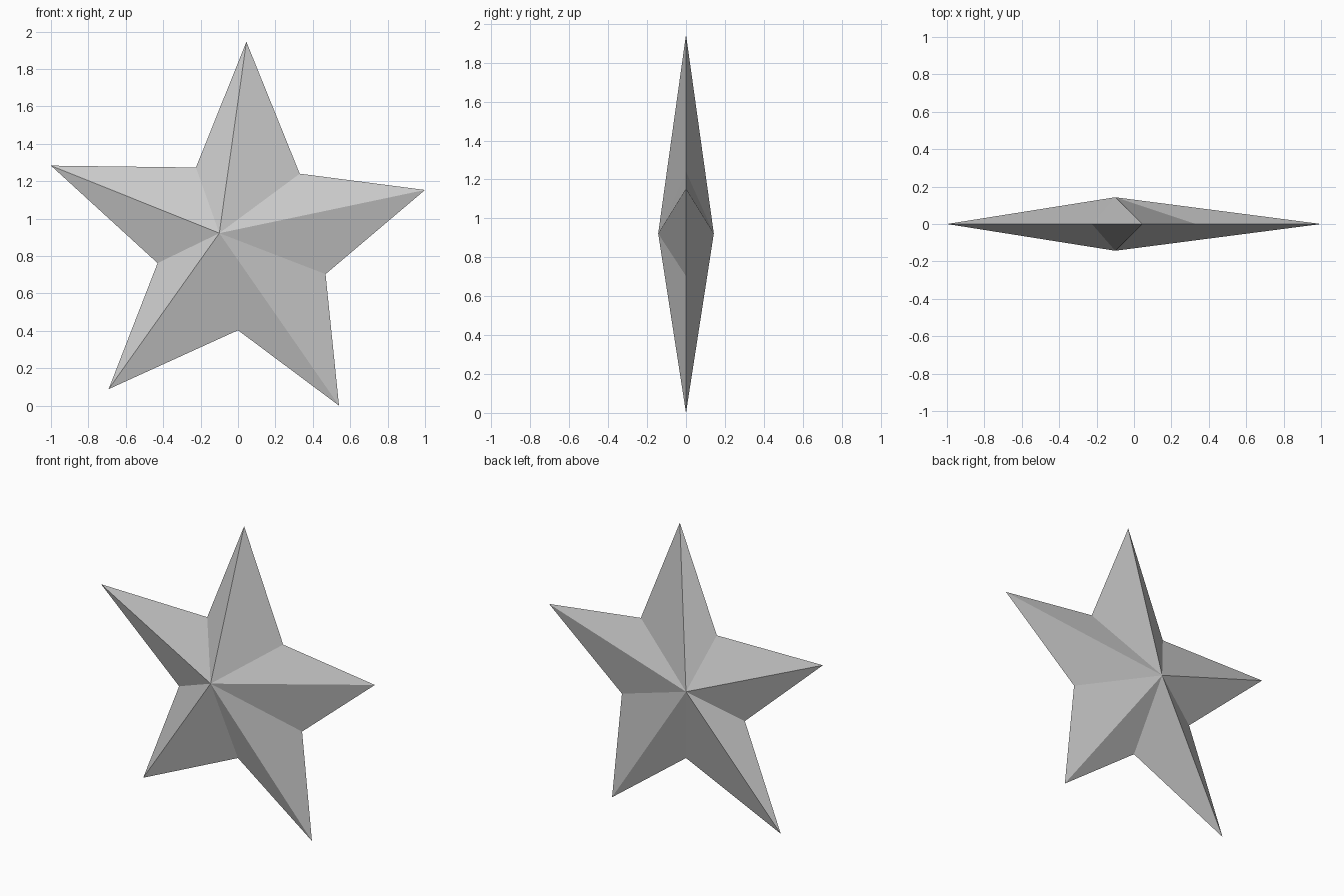
import bpy
import bmesh

default_cube = bpy.data.objects.get("Cube")
if default_cube:
    bpy.data.objects.remove(default_cube, do_unlink=True)

# Plain grey for the whole star
grey = bpy.data.materials.new("plain grey")
grey.use_nodes = True
colour = (0.6, 0.6, 0.6, 1.0)
grey.diffuse_color = colour
grey.node_tree.nodes["Principled BSDF"].inputs["Base Color"].default_value = colour

# Outline (x, z), alternating tips and notches, starting at the top tip
OUTLINE = [(0.045, 1.945), (0.33, 1.24), (1.0, 1.153), (0.468, 0.703),
           (0.54, 0.0), (0.0, 0.403), (-0.692, 0.088), (-0.43, 0.762),
           (-1.0, 1.283), (-0.225, 1.273)]
CENTRE = (-0.1, 0.922)
HALF_DEPTH = 0.143

# Sharp rim joined to a raised centre point on the front and the back
bm = bmesh.new()
rim = [bm.verts.new((x, 0, z)) for x, z in OUTLINE]
for side in (-1, 1):
    peak = bm.verts.new((CENTRE[0], side * HALF_DEPTH, CENTRE[1]))
    for a, b in zip(rim, rim[1:] + rim[:1]):
        bm.faces.new((a, b, peak))
bmesh.ops.recalc_face_normals(bm, faces=bm.faces)

mesh = bpy.data.meshes.new("star")
bm.to_mesh(mesh)
bm.free()
mesh.materials.append(grey)
star = bpy.data.objects.new("star", mesh)
bpy.context.collection.objects.link(star)
